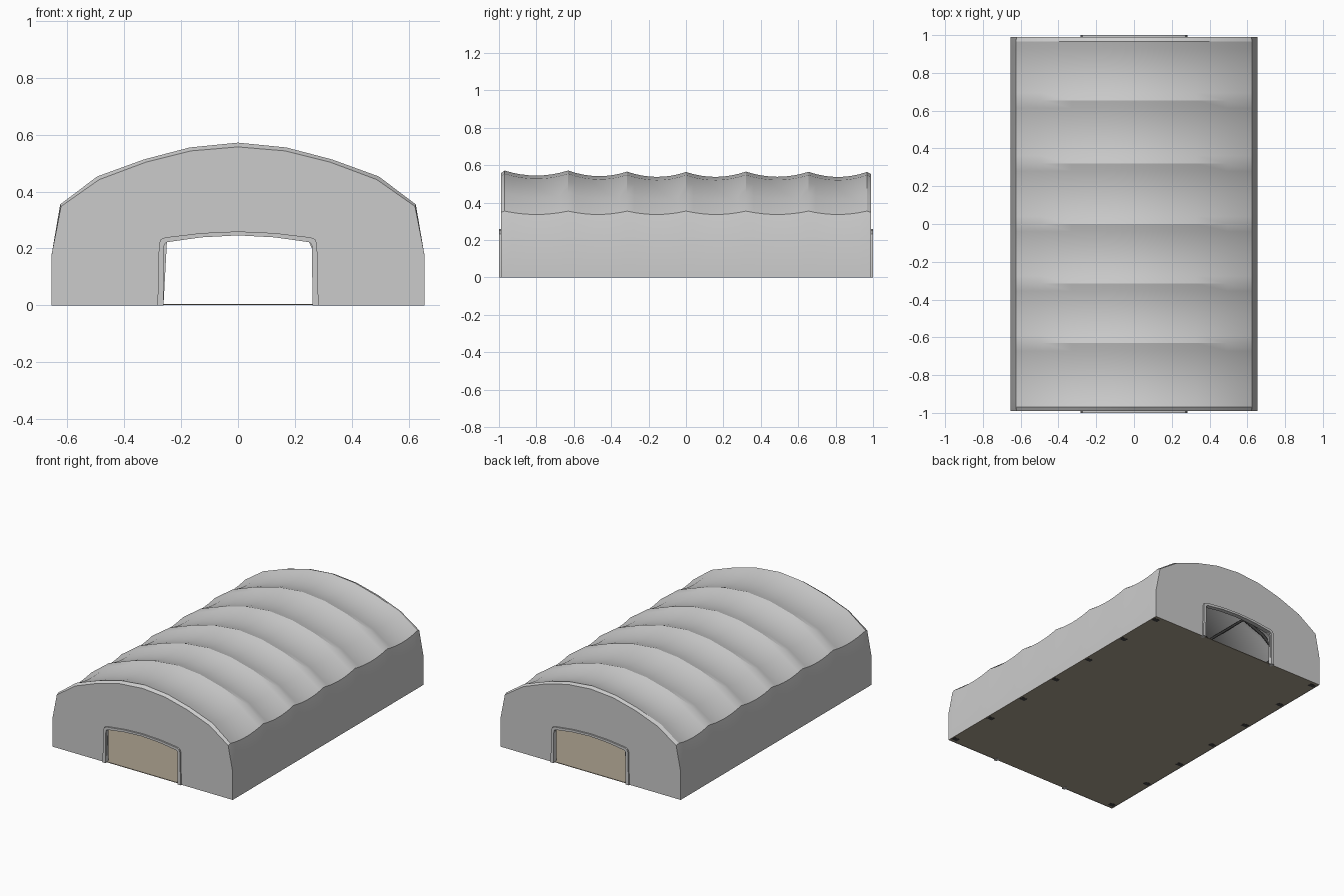
import bpy, bmesh
from mathutils import Vector

if "Cube" in bpy.data.objects:
    bpy.data.objects.remove(bpy.data.objects["Cube"])

def mat(name, c):
    m = bpy.data.materials.new(name)
    m.diffuse_color = (*c, 1)
    m.use_nodes = True
    m.node_tree.nodes["Principled BSDF"].inputs["Base Color"].default_value = m.diffuse_color
    return m

TAN = mat("floor_tan", (0.40, 0.35, 0.27))
DARK = mat("frame_dark", (0.06, 0.06, 0.06))

def make(name, bm, material=None, smooth=None):
    me = bpy.data.meshes.new(name)
    bm.to_mesh(me)
    bm.free()
    ob = bpy.data.objects.new(name, me)
    bpy.context.collection.objects.link(ob)
    if material:
        me.materials.append(material)
    if smooth:
        bpy.ops.object.select_all(action='DESELECT')
        ob.select_set(True)
        bpy.context.view_layer.objects.active = ob
        bpy.ops.object.shade_smooth_by_angle(angle=smooth)
    return ob

def full(half):
    # mirror a right-hand half profile whose last point is on the centre line
    return half + [(-x, z) for x, z in half[-2::-1]]

RIB = full([(.655, 0), (.655, .18), (.625, .355), (.495, .453), (.33, .513), (.17, .555), (0, .572)])
END = full([(.655, 0), (.655, .18), (.622, .348), (.488, .442), (.325, .503), (.165, .543), (0, .557)])
DOOR_OUT = full([(.283, 0), (.278, .215), (.272, .232), (.255, .239), (.13, .254), (0, .26)])
DOOR_IN = full([(.262, 0), (.26, .20), (.259, .215), (.25, .222), (.13, .239), (0, .246)])
RIB_Y = [-.97, -.63, -.315, 0, .32, .655, .967]
DROP = [0, 0, .006, .008, .006, .007, .008]

# fabric cover: sagging between the ribs
sections = [(-.99, END, 0, 0)]
STEPS = 8
for i in range(6):
    for k in range(STEPS):
        t = k / STEPS
        sections.append((RIB_Y[i] + (RIB_Y[i + 1] - RIB_Y[i]) * t, RIB,
                         DROP[i] + (DROP[i + 1] - DROP[i]) * t, 4 * t * (1 - t)))
sections += [(RIB_Y[6], RIB, DROP[6], 0), (.99, END, .004, 0)]
bm = bmesh.new()
rows = []
for y, prof, drop, sag in sections:
    row = []
    for x, z in prof:
        amt = 0 if z < .3 else (.018 if z < .4 else .027)
        d = drop if z > .4 else 0
        row.append(bm.verts.new((x, y, z - d - amt * sag)))
    rows.append(row)
for a, b in zip(rows, rows[1:]):
    for j in range(len(a) - 1):
        bm.faces.new((a[j], a[j + 1], b[j + 1], b[j]))
bmesh.ops.recalc_face_normals(bm, faces=bm.faces)
make("fabric_cover", bm, smooth=.42)

# end walls with doorway, and raised door trims
for name, s in (("front", -1), ("back", 1)):
    bm = bmesh.new()
    outline = [(x, z - (.004 if s > 0 and z > .4 else 0)) for x, z in END] + DOOR_IN[::-1]
    f = bm.faces.new([bm.verts.new((x, s * .99, z)) for x, z in outline])
    if f.normal.y * s < 0:
        f.normal_flip()
    bmesh.ops.triangulate(bm, faces=bm.faces)
    bmesh.ops.recalc_face_normals(bm, faces=bm.faces)
    make(name + "_wall", bm)

    bm = bmesh.new()
    loops = [[bm.verts.new((x, s * y, z)) for x, z in p]
             for p, y in ((DOOR_OUT, .97), (DOOR_OUT, 1), (DOOR_IN, 1), (DOOR_IN, .97))]
    for a, b in zip(loops, loops[1:] + loops[:1]):
        for j in range(len(a) - 1):
            bm.faces.new((a[j], a[j + 1], b[j + 1], b[j]))
    for e in (0, -1):
        bm.faces.new([l[e] for l in loops])
    bmesh.ops.recalc_face_normals(bm, faces=bm.faces)
    make(name + "_door_trim", bm, smooth=.5)

def box(bm, c, size):
    for v in bmesh.ops.create_cube(bm, size=1)['verts']:
        v.co = Vector([c[i] + v.co[i] * size[i] for i in range(3)])

# ground sheet
bm = bmesh.new()
box(bm, (0, 0, .003), (1.305, 1.975, .004))
make("floor", bm, TAN)

def tubes(name, paths, r):
    cu = bpy.data.curves.new(name, 'CURVE')
    cu.dimensions = '3D'
    cu.bevel_depth = r
    cu.bevel_resolution = 1
    cu.use_fill_caps = True
    for pts in paths:
        sp = cu.splines.new('POLY')
        sp.points.add(len(pts) - 1)
        for p, q in zip(sp.points, pts):
            p.co = (*q, 1)
    cu.materials.append(DARK)
    ob = bpy.data.objects.new(name, cu)
    bpy.context.collection.objects.link(ob)

# inner frame: arches, lengthwise rails and diagonal braces
def inner(x, z, d):
    return (x * (1 - d / .63), max(z - d * (z > .3), .012))

tubes("frame_arches", [[(inner(x, z, .018)[0], y, inner(x, z, .018)[1]) for x, z in RIB]
                       for y in RIB_Y], .01)
rails = [inner(x, z, .042) for x, z in RIB if z > .3]
tubes("frame_rails", [[(x, RIB_Y[0], z), (x, RIB_Y[6], z)] for x, z in rails[::2]], .008)
braces = []
for s in (-1, 1):
    for i in (0, 5):
        a, b = RIB_Y[i], RIB_Y[i + 1]
        braces += [[(s * .625, a, .02), (s * .59, b, .31)], [(s * .625, b, .02), (s * .59, a, .31)]]
tubes("frame_braces", braces, .007)

# base plates under the arch feet
bm = bmesh.new()
for y in RIB_Y:
    for s in (-1, 1):
        box(bm, (s * .625, y * .985, .004), (.04, .03, .008))
make("base_plates", bm, DARK)
